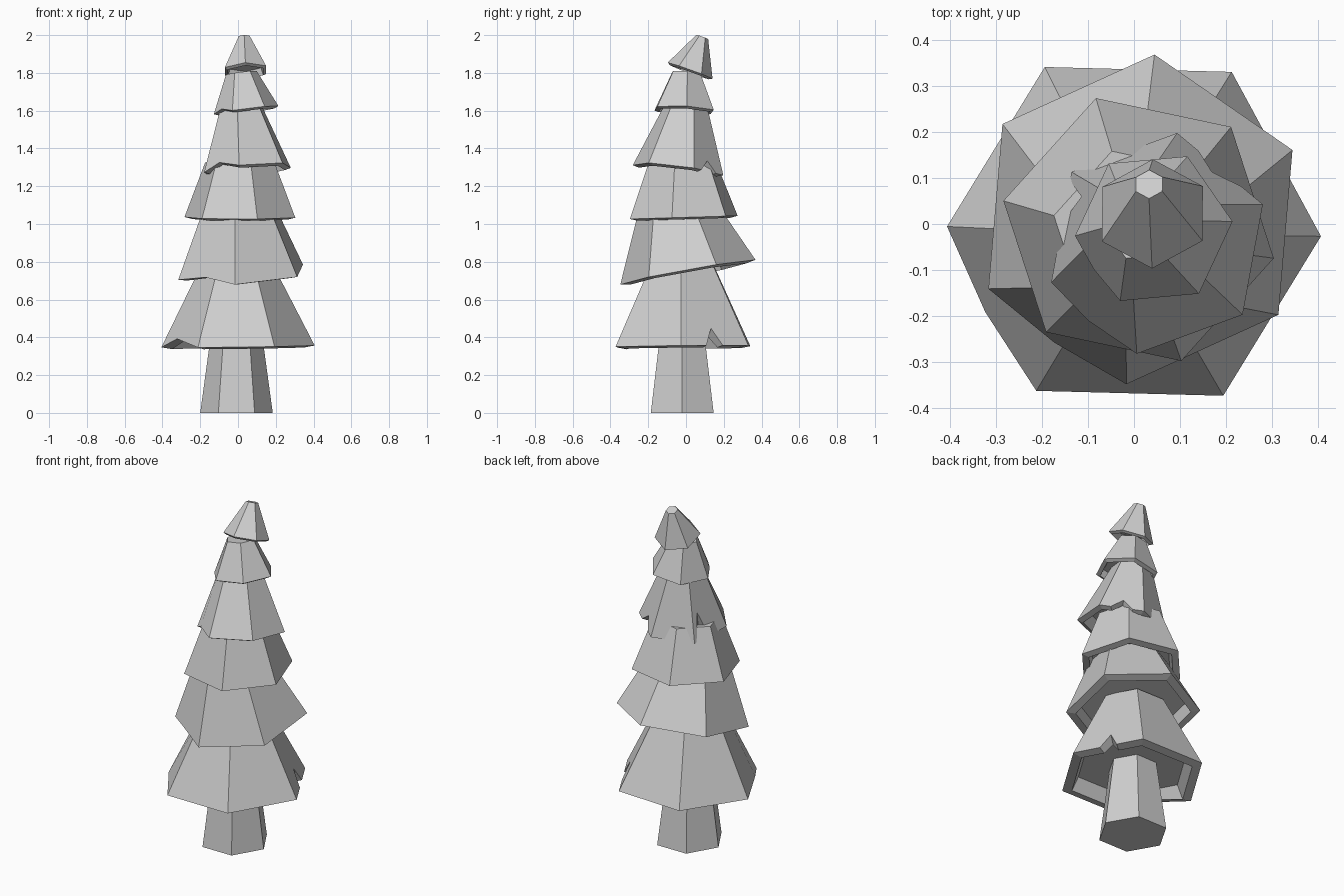
import bpy, bmesh
from math import cos, sin, radians
from mathutils import Vector, Matrix

cube = bpy.data.objects.get("Cube")
if cube:
    bpy.data.objects.remove(cube, do_unlink=True)

GREY = (0.62, 0.62, 0.62, 1)
mat = bpy.data.materials.new("light_grey")
mat.use_nodes = True
mat.diffuse_color = GREY
shader = mat.node_tree.nodes["Principled BSDF"]
shader.inputs["Base Color"].default_value = GREY
shader.inputs["Roughness"].default_value = 0.9


def ring(radius, z, phase):
    angles = [radians(phase + 60 * i) for i in range(6)]
    return [Vector((radius * cos(a), radius * sin(a), z)) for a in angles]


def hem(low, high, nicks):
    """Lower border of each side, with optional V-shaped nicks cut upwards."""
    sides = []
    for i in range(6):
        a, b = low[i], low[(i + 1) % 6]
        side = [a]
        if i in nicks:
            lift, half, centre = nicks[i]
            up = ((high[i] + high[(i + 1) % 6]) / 2 - (a + b) / 2).normalized()
            peak = a.lerp(b, centre) + up * lift
            if half < 0.5:
                side += [a.lerp(b, centre - half), peak, a.lerp(b, centre + half)]
            else:
                # A full-width V also bulges outwards a little
                out = Vector((peak.x, peak.y, 0)).normalized()
                side.append(peak + out * lift * 0.7)
        sides.append(side)
    return sides


def face(bm, points):
    bm.faces.new([bm.verts.new(p) for p in points])


def finish(bm, name, loc, slope):
    bmesh.ops.remove_doubles(bm, verts=bm.verts, dist=1e-5)
    bmesh.ops.recalc_face_normals(bm, faces=bm.faces)
    # Lean the part so that its base plane rises by the given x and y slopes
    normal = Vector((-slope[0], -slope[1], 1))
    turn = Vector((0, 0, 1)).rotation_difference(normal).to_matrix().to_4x4()
    bm.transform(Matrix.Translation(loc) @ turn)
    mesh = bpy.data.meshes.new(name)
    bm.to_mesh(mesh)
    bm.free()
    mesh.materials.append(mat)
    bpy.context.collection.objects.link(bpy.data.objects.new(name, mesh))


def tier(name, loc, slope, phase, r_low, r_high, height, nicks):
    """Tapered six-sided skirt with a thick rim and a shallow hollow below."""
    bm = bmesh.new()
    high = ring(r_high, height, phase)
    low = ring(r_low, 0, phase)
    hollow = 0.15
    r_roof = (r_low + (r_high - r_low) * hollow) * 0.84
    roof = ring(r_roof, height * hollow, phase)
    inner = ring(r_low * 0.86, -0.01, phase)
    # Inner nicks stay below the roof of the hollow
    limit = height * hollow * 0.9
    inner_nicks = {i: (min(n[0], limit), n[1], n[2]) for i, n in nicks.items()}
    outer_hem, inner_hem = hem(low, high, nicks), hem(inner, roof, inner_nicks)

    for i in range(6):
        j = (i + 1) % 6
        out = outer_hem[i] + [low[j]]
        inn = inner_hem[i] + [inner[j]]
        face(bm, out + [high[j], high[i]])
        face(bm, inn[::-1] + [roof[i], roof[j]])
        for k in range(len(out) - 1):
            face(bm, [out[k + 1], out[k], inn[k], inn[k + 1]])
    face(bm, high)
    face(bm, roof[::-1])
    finish(bm, name, loc, slope)


# Trunk
bm = bmesh.new()
foot, crown = ring(0.192, 0, 0), ring(0.117, 0.55, 0)
for i in range(6):
    j = (i + 1) % 6
    face(bm, [foot[i], foot[j], crown[j], crown[i]])
face(bm, foot[::-1])
face(bm, crown)
finish(bm, "trunk", (-0.008, -0.02, 0), (0, 0))

# Branch tiers: base centre, lean, turn, radii, height,
# nicks {side: (lift, half width, place along the side)}
tier("branch_tier_1", (0, -0.016, 0.352), (0.012, 0.01), -1.5, 0.406, 0.18, 0.45,
     {0: (0.1, 0.12, 0.5), 3: (0.05, 0.5, 0.5)})
tier("branch_tier_2", (0.014, 0.01, 0.745), (0.04, 0.18), 25, 0.365, 0.212, 0.34,
     {3: (0.03, 0.5, 0.5)})
tier("branch_tier_3", (0.01, -0.012, 1.035), (0.0, 0.03), 48, 0.3, 0.188, 0.29, {})
tier("branch_tier_4", (0.05, -0.042, 1.285), (0.1, -0.13), 20, 0.245, 0.105, 0.37,
     {0: (0.06, 0.25, 0.5), 2: (0.16, 0.19, 0.27), 3: (0.035, 0.5, 0.5)})
tier("branch_tier_5", (0.043, -0.01, 1.603), (0.13, -0.05), 5, 0.173, 0.082, 0.2,
     {3: (0.02, 0.5, 0.5)})
tier("branch_tip", (0.04, 0.022, 1.812), (0.04, -0.36), 30, 0.126, 0.033, 0.19, {})
